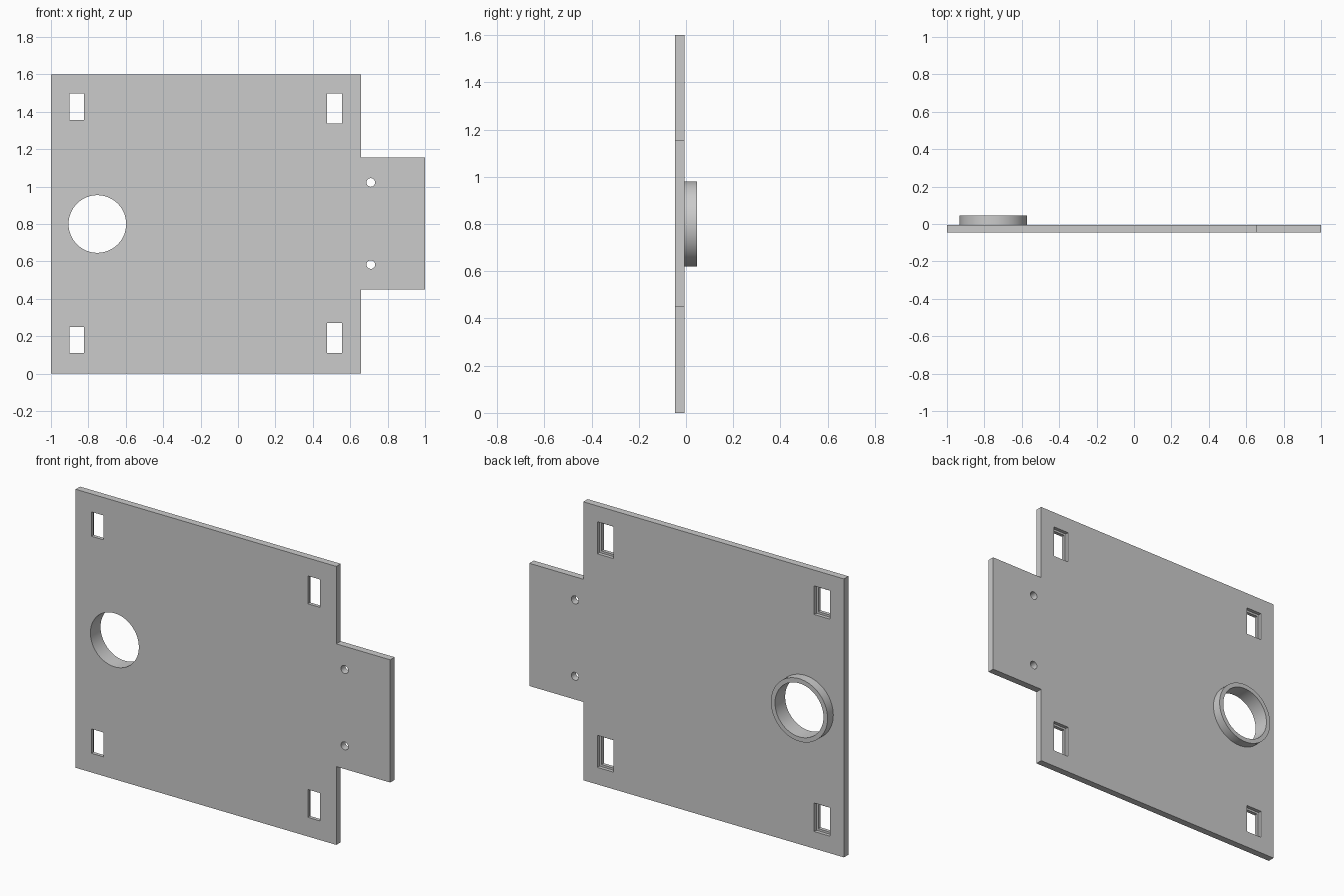
import bpy
import bmesh
from math import radians
from mathutils import Matrix, Vector

FRONT, BACK, RIM = -0.046, -0.006, 0.046   # depth levels along y
LEDGE = -0.026                             # floor of the slot rebates
HUB = (-0.752, 0.80)                       # centre of the collar (x, z)

if "Cube" in bpy.data.objects:
    bpy.data.objects.remove(bpy.data.objects["Cube"])

grey = bpy.data.materials.new("plain grey")
grey.use_nodes = True
grey.diffuse_color = (0.6, 0.6, 0.6, 1)
grey.node_tree.nodes["Principled BSDF"].inputs["Base Color"].default_value = (0.6, 0.6, 0.6, 1)


def finish(name, bm):
    bmesh.ops.recalc_face_normals(bm, faces=bm.faces)
    mesh = bpy.data.meshes.new(name)
    bm.to_mesh(mesh)
    bm.free()
    mesh.materials.append(grey)
    obj = bpy.data.objects.new(name, mesh)
    bpy.context.collection.objects.link(obj)
    return obj


def prism(name, outline, y0, y1):
    """Extrude an x-z outline from y0 to y1."""
    bm = bmesh.new()
    face = bm.faces.new([bm.verts.new((x, y0, z)) for x, z in outline])
    ext = bmesh.ops.extrude_face_region(bm, geom=[face])
    verts = [g for g in ext["geom"] if isinstance(g, bmesh.types.BMVert)]
    bmesh.ops.translate(bm, verts=verts, vec=Vector((0, y1 - y0, 0)))
    return finish(name, bm)


def block(name, x0, x1, z0, z1, y0, y1):
    return prism(name, [(x0, z0), (x1, z0), (x1, z1), (x0, z1)], y0, y1)


def disc(name, centre, radius, y0, y1, sides=96):
    bm = bmesh.new()
    place = Matrix.Translation((centre[0], (y0 + y1) / 2, centre[1])) @ Matrix.Rotation(radians(90), 4, "X")
    bmesh.ops.create_cone(bm, cap_ends=True, segments=sides, radius1=radius,
                          radius2=radius, depth=y1 - y0, matrix=place)
    return finish(name, bm)


def combine(target, tool, operation):
    """Apply a boolean and discard the tool."""
    mod = target.modifiers.new(operation, "BOOLEAN")
    mod.operation = operation
    mod.solver = "EXACT"
    mod.object = tool
    bpy.context.view_layer.objects.active = target
    bpy.ops.object.modifier_apply(modifier=mod.name)
    bpy.data.objects.remove(tool)


# Flat plate with the side tab
panel = prism("mounting_panel", [
    (-1, 0), (0.657, 0), (0.657, 0.45), (1, 0.45),
    (1, 1.155), (0.657, 1.155), (0.657, 1.6), (-1, 1.6)], FRONT, BACK)

# Raised collar on the back, bored right through
combine(panel, disc("collar", HUB, 0.18, LEDGE, RIM), "UNION")
combine(panel, disc("bore", HUB, 0.154, -0.2, 0.2), "DIFFERENCE")

# Corner slots, each with a wider rebate on the back
margin = 0.012
for x0, x1, height in ((-0.90, -0.823, 0.14), (0.476, 0.555, 0.16)):
    for z0 in (0.11, 1.497 - height):
        z1 = z0 + height
        combine(panel, block("slot", x0, x1, z0, z1, -0.2, 0.2), "DIFFERENCE")
        combine(panel, block("rebate", x0 - margin, x1 + margin, z0 - margin,
                             z1 + margin, LEDGE, 0.2), "DIFFERENCE")

# Screw holes beside the tab
for z in (0.583, 1.022):
    combine(panel, disc("screw_hole", (0.71, z), 0.023, -0.2, 0.2, 32), "DIFFERENCE")

# Smooth round walls, crisp edges
bpy.ops.object.select_all(action="DESELECT")
panel.select_set(True)
bpy.context.view_layer.objects.active = panel
bpy.ops.object.shade_smooth_by_angle(angle=radians(30))
